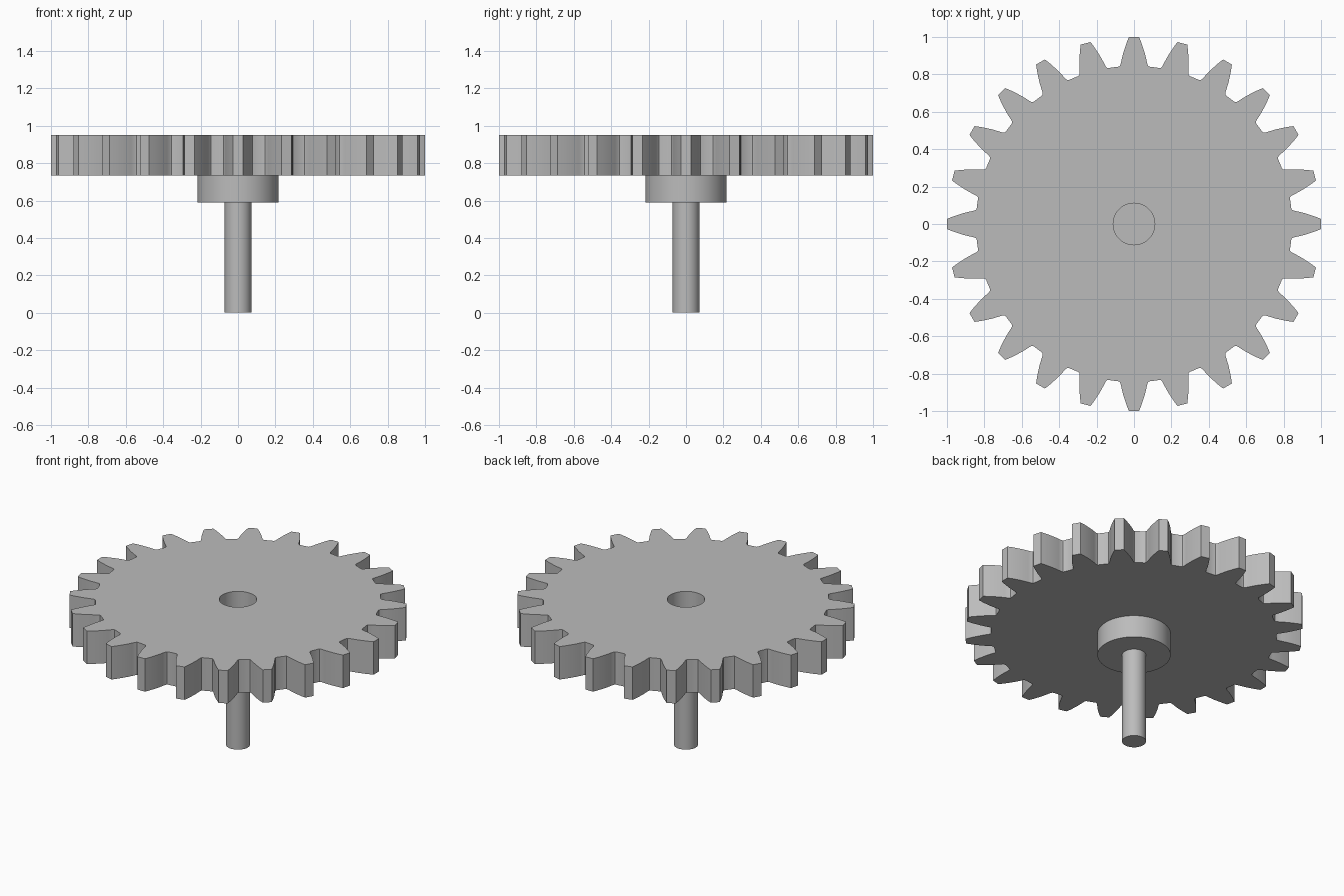
import bpy, bmesh, math

if "Cube" in bpy.data.objects:
    bpy.data.objects.remove(bpy.data.objects["Cube"])

TEETH = 24
GEAR_BOTTOM, GEAR_TOP = 0.735, 0.95
HUB_BOTTOM = 0.59
BORE_R, HUB_R, SHAFT_R = 0.111, 0.217, 0.071

grey = bpy.data.materials.new("grey metal")
grey.diffuse_color = (0.5, 0.5, 0.5, 1)
grey.use_nodes = True
grey.node_tree.nodes["Principled BSDF"].inputs["Base Color"].default_value = grey.diffuse_color


def finish(name, bm):
    """Turn a bmesh into a shaded object."""
    bmesh.ops.recalc_face_normals(bm, faces=bm.faces)
    mesh = bpy.data.meshes.new(name)
    bm.to_mesh(mesh)
    bm.free()
    mesh.materials.append(grey)
    obj = bpy.data.objects.new(name, mesh)
    bpy.context.collection.objects.link(obj)
    bpy.ops.object.select_all(action='DESELECT')
    obj.select_set(True)
    bpy.context.view_layer.objects.active = obj
    bpy.ops.object.shade_smooth_by_angle(angle=math.radians(30))


def cylinder(name, radius, z0, z1, segments=64):
    bm = bmesh.new()
    bmesh.ops.create_cone(bm, cap_ends=True, segments=segments,
                          radius1=radius, radius2=radius, depth=z1 - z0)
    bmesh.ops.translate(bm, verts=bm.verts, vec=(0, 0, (z0 + z1) / 2))
    finish(name, bm)


# One tooth flank from root to tip: (distance from gear centre, half width)
flank = [(0.841, 0.084), (0.844, 0.077), (0.852, 0.072), (0.875, 0.067),
         (0.905, 0.060), (0.935, 0.051), (0.968, 0.040), (1.0, 0.027)]
tooth = [(d, -w) for d, w in flank] + [(d, w) for d, w in reversed(flank)]

# Full gear outline, and a bore circle with matching point count
outline = []
for i in range(TEETH):
    a = 2 * math.pi * i / TEETH
    c, s = math.cos(a), math.sin(a)
    outline += [(d * c - w * s, d * s + w * c) for d, w in tooth]
n = len(outline)
start = math.atan2(outline[0][1], outline[0][0])
bore = [(BORE_R * math.cos(start + 2 * math.pi * i / n),
         BORE_R * math.sin(start + 2 * math.pi * i / n)) for i in range(n)]

# Gear wheel: four loops joined into a toothed ring
bm = bmesh.new()
loops = [[bm.verts.new((x, y, z)) for x, y in pts]
         for pts, z in ((outline, GEAR_BOTTOM), (outline, GEAR_TOP),
                        (bore, GEAR_TOP), (bore, GEAR_BOTTOM))]
for k in range(4):
    p, q = loops[k], loops[(k + 1) % 4]
    for i in range(n):
        j = (i + 1) % n
        bm.faces.new((p[i], p[j], q[j], q[i]))
finish("gear_wheel", bm)

# Hub closes the bore from below; the shaft hangs under it
cylinder("hub", HUB_R, HUB_BOTTOM, GEAR_BOTTOM)
cylinder("shaft", SHAFT_R, 0, HUB_BOTTOM)
